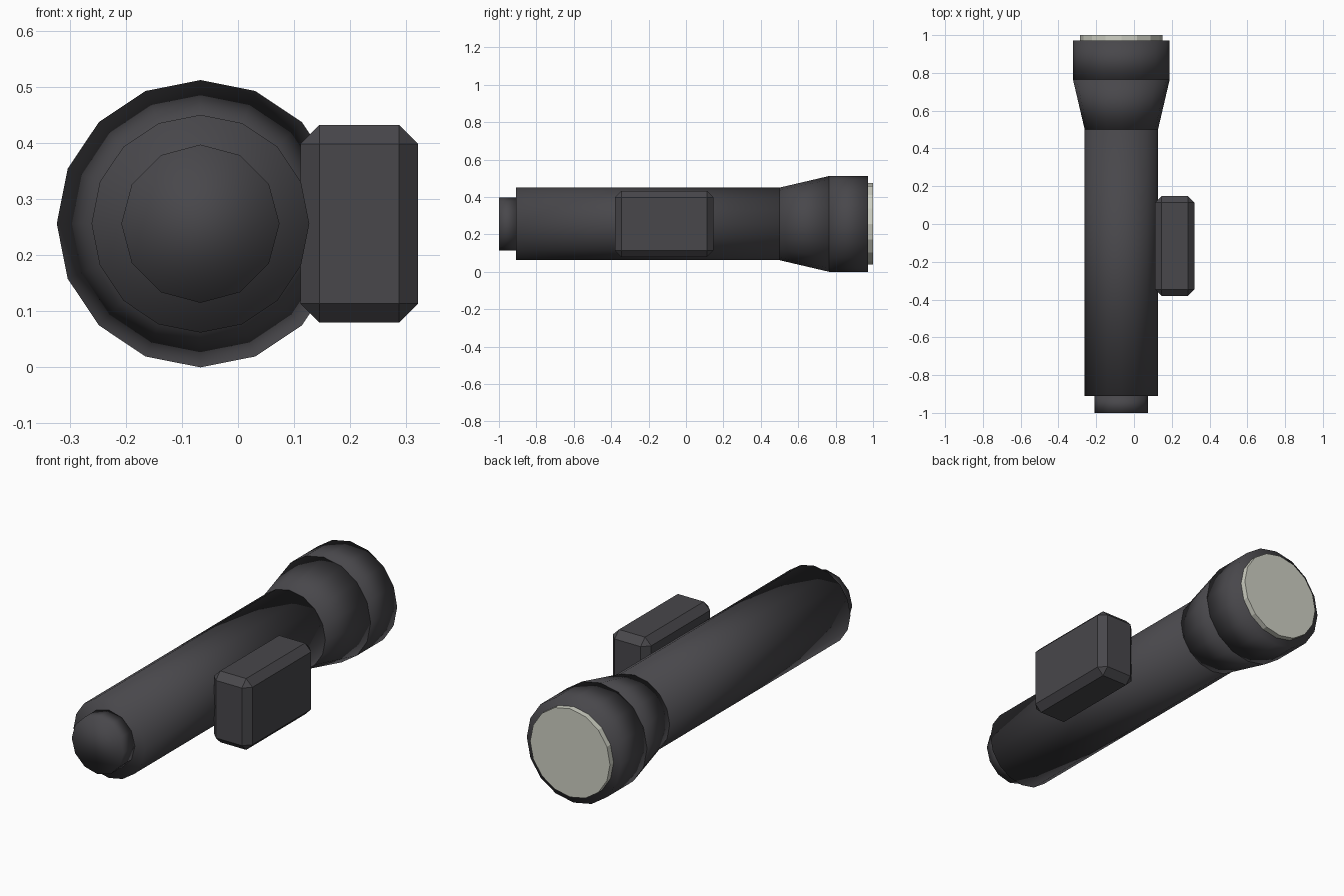
import bpy, bmesh
from mathutils import Matrix

if "Cube" in bpy.data.objects:
    bpy.data.objects.remove(bpy.data.objects["Cube"])

AXIS_X, AXIS_Z = -0.067, 0.256


def material(name, rgb):
    m = bpy.data.materials.new(name)
    m.diffuse_color = (*rgb, 1)
    m.use_nodes = True
    m.node_tree.nodes["Principled BSDF"].inputs["Base Color"].default_value = m.diffuse_color
    return m


dark = material("charcoal", (0.065, 0.063, 0.070))
glass = material("pale lens", (0.62, 0.63, 0.55))


def add_object(name, bm, mat, smooth=False):
    bmesh.ops.recalc_face_normals(bm, faces=bm.faces)
    for f in bm.faces:
        f.smooth = smooth
    me = bpy.data.meshes.new(name)
    bm.to_mesh(me)
    bm.free()
    me.materials.append(mat)
    ob = bpy.data.objects.new(name, me)
    bpy.context.collection.objects.link(ob)
    return ob


def tube(name, y0, y1, r0, r1, sides, mat, smooth=True):
    """Capped cylinder or cone along the torch axis, from y0 to y1."""
    bm = bmesh.new()
    place = Matrix.Translation((AXIS_X, (y0 + y1) / 2, AXIS_Z)) @ Matrix.Rotation(-1.5707963, 4, 'X')
    bmesh.ops.create_cone(bm, cap_ends=True, segments=sides, radius1=r0,
                          radius2=r1, depth=y1 - y0, matrix=place)
    return add_object(name, bm, mat, smooth)


# Handle, end button, flared neck, head and lens
tube("handle", -0.91, 0.5, 0.194, 0.194, 16, dark)
tube("tail_cap", -1.0, -0.91, 0.141, 0.141, 12, dark)
tube("neck", 0.5, 0.765, 0.194, 0.256, 16, dark)
tube("head", 0.765, 0.972, 0.256, 0.256, 16, dark)
tube("lens", 0.972, 1.0, 0.218, 0.218, 16, glass, smooth=False)

# Chamfered block on the side of the handle
lo, hi = (0.111, -0.38, 0.08), (0.321, 0.147, 0.432)
bm = bmesh.new()
size = [b - a for a, b in zip(lo, hi)]
mid = [(a + b) / 2 for a, b in zip(lo, hi)]
bmesh.ops.create_cube(bm, size=1, matrix=Matrix.Translation(mid) @ Matrix.Diagonal((*size, 1)))
bmesh.ops.bevel(bm, geom=bm.edges[:], offset=0.034, segments=1, affect='EDGES')
add_object("side_block", bm, dark)
